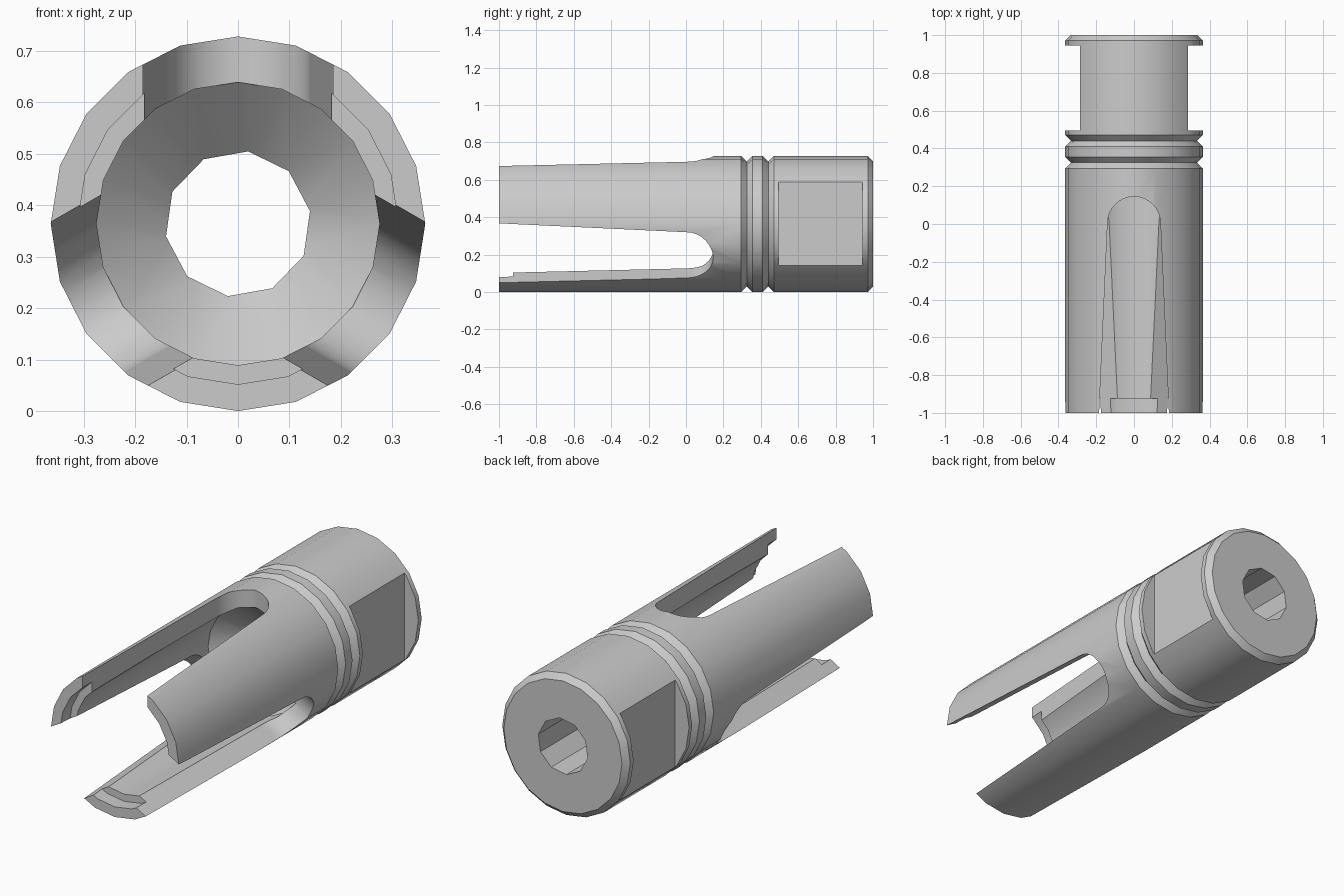
import bpy, bmesh, math
from mathutils import Matrix, Vector

if "Cube" in bpy.data.objects:
    bpy.data.objects.remove(bpy.data.objects["Cube"])

R, CZ = 0.364, 0.364          # outer radius, height of the axis
AXIS = Vector((0, 0, CZ))


def make_object(name, bm):
    bmesh.ops.recalc_face_normals(bm, faces=bm.faces)
    mesh = bpy.data.meshes.new(name)
    bm.to_mesh(mesh)
    bm.free()
    obj = bpy.data.objects.new(name, mesh)
    bpy.context.collection.objects.link(obj)
    return obj


def lathe(name, profile, sides, turn=0.0):
    """Closed solid revolved about the y axis from (y, radius) points."""
    bm = bmesh.new()
    rings = []
    for y, r in profile:
        angles = [math.radians(turn) + 2 * math.pi * i / sides for i in range(sides)]
        rings.append([bm.verts.new((r * math.cos(a), y, CZ + r * math.sin(a))) for a in angles])
    for a, b in zip(rings, rings[1:]):
        for i in range(sides):
            j = (i + 1) % sides
            bm.faces.new((a[i], a[j], b[j], b[i]))
    bm.faces.new(rings[0])
    bm.faces.new(rings[-1])
    return make_object(name, bm)


def slot(name, angle):
    """Tapered round-ended slot cutter, pointing up and then turned about the axis."""
    pts = [(-0.187, -1.05), (0.187, -1.05)]
    pts += [(0.14 * math.cos(math.pi * i / 16), 0.005 + 0.14 * math.sin(math.pi * i / 16))
            for i in range(17)]
    bm = bmesh.new()
    face = bm.faces.new([bm.verts.new((x, y, 0.1)) for x, y in pts])
    top = bmesh.ops.extrude_face_region(bm, geom=[face])
    bmesh.ops.translate(bm, vec=(0, 0, 0.4),
                        verts=[v for v in top["geom"] if isinstance(v, bmesh.types.BMVert)])
    bm.transform(Matrix.Translation(AXIS) @ Matrix.Rotation(math.radians(angle), 4, 'Y'))
    return make_object(name, bm)


def flat(name, side):
    """Box that cuts a wrench flat on one side."""
    bm = bmesh.new()
    bmesh.ops.create_cube(bm, size=1)
    bm.transform(Matrix.Translation((side * 0.385, 0.72, CZ)) @ Matrix.Diagonal((0.2, 0.45, 1, 1)))
    return make_object(name, bm)


# Outer body with two V grooves and a rear chamfer
body = lathe("slotted_barrel", [
    (-1, R), (0.295, R), (0.325, 0.334), (0.355, R), (0.41, R),
    (0.44, 0.334), (0.47, R), (0.972, R), (1, 0.336)], 20)

# Bore with front counterbore and cone, rear hole, wrench flats, three slots
cutters = [
    lathe("bore_cutter", [(-1.05, 0.312), (-0.925, 0.312), (-0.925, 0.275),
                          (0.15, 0.275), (0.30, 0.115)], 20),
    lathe("hole_cutter", [(0.2, 0.142), (1.05, 0.142)], 10, 10),
    flat("flat_cutter_right", 1),
    flat("flat_cutter_left", -1),
]
cutters += [slot(f"slot_cutter_{a}", a) for a in (0, 120, 240)]

bpy.context.view_layer.objects.active = body
body.select_set(True)
for cutter in cutters:
    cutter.hide_render = True
    mod = body.modifiers.new("cut", 'BOOLEAN')
    mod.operation = 'DIFFERENCE'
    mod.solver = 'EXACT'
    mod.object = cutter
    bpy.ops.object.modifier_apply(modifier=mod.name)
    bpy.data.objects.remove(cutter)

# Smooth round surfaces, crisp machined edges
bpy.ops.object.shade_smooth_by_angle(angle=math.radians(35))
normals = body.modifiers.new("normals", 'WEIGHTED_NORMAL')
normals.keep_sharp = True
